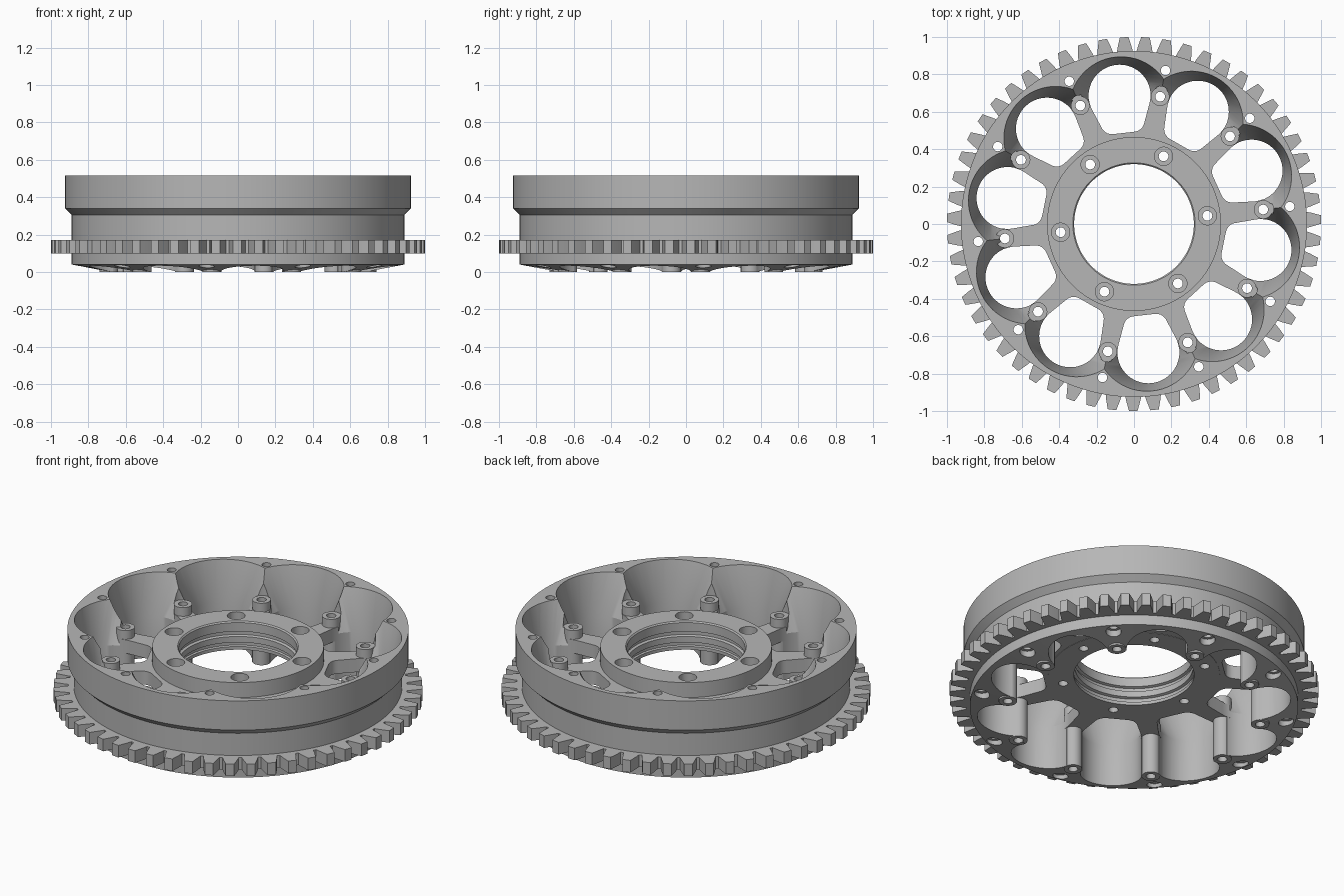
import bpy, bmesh
from math import sin, cos, radians, pi, tau
from mathutils import Vector, Matrix
from mathutils.geometry import convex_hull_2d

cube = bpy.data.objects.get("Cube")
if cube:
    bpy.data.objects.remove(cube, do_unlink=True)

metal = bpy.data.materials.new("grey_metal")
metal.use_nodes = True
colour = (0.47, 0.47, 0.47, 1)
metal.diffuse_color = colour
metal.node_tree.nodes["Principled BSDF"].inputs["Base Color"].default_value = colour

PHASE = 6.4                                   # direction of the first boss
BOSSES = [PHASE + 36 * i for i in range(10)]
LOBES = [a + 18 for a in BOSSES]
HUB_BOLTS = [PHASE + 60 * i for i in range(6)]
HEIGHT, BOSS_TOP, BOSS_R = 0.515, 0.37, 0.695


def loft(bm, rings, wrap=False):
    """Skin closed rings of points; cap the ends or wrap round to the start."""
    rows = [[bm.verts.new(p) for p in ring] for ring in rings]
    pairs = list(zip(rows, rows[1:] + rows[:1])) if wrap else list(zip(rows, rows[1:]))
    for a, b in pairs:
        for i in range(len(a)):
            j = (i + 1) % len(a)
            bm.faces.new((a[i], a[j], b[j], b[i]))
    if not wrap:
        bm.faces.new(rows[0][::-1])
        bm.faces.new(rows[-1])


def circle(cx, r, z, n=48):
    return [Vector((cx + r * cos(tau * i / n), r * sin(tau * i / n), z)) for i in range(n)]


def finish(name, bm):
    bmesh.ops.recalc_face_normals(bm, faces=bm.faces)
    mesh = bpy.data.meshes.new(name)
    bm.to_mesh(mesh)
    bm.free()
    ob = bpy.data.objects.new(name, mesh)
    bpy.context.collection.objects.link(ob)
    return ob


def revolve(name, profile, n=144):
    bm = bmesh.new()
    loft(bm, [[Vector((r * cos(tau * i / n), r * sin(tau * i / n), z)) for r, z in profile]
              for i in range(n)], wrap=True)
    return finish(name, bm)


def around(name, rings, angles):
    """Copies of one lofted solid, turned about the main axis."""
    bm = bmesh.new()
    for a in angles:
        turn = Matrix.Rotation(radians(a), 3, "Z")
        loft(bm, [[turn @ p for p in ring] for ring in rings])
    return finish(name, bm)


def pegs(name, dist, r, z0, z1, angles):
    return around(name, [circle(dist, r, z0, 24), circle(dist, r, z1, 24)], angles)


def combine(ob, tool, operation="DIFFERENCE"):
    """Apply a boolean and discard the tool."""
    tool.hide_render = True
    mod = ob.modifiers.new("bool", "BOOLEAN")
    mod.operation, mod.solver, mod.object = operation, "EXACT", tool
    bpy.context.view_layer.update()
    deps = bpy.context.evaluated_depsgraph_get()
    mesh = bpy.data.meshes.new_from_object(ob.evaluated_get(deps))
    ob.modifiers.clear()
    ob.data = mesh
    bpy.data.objects.remove(tool, do_unlink=True)


# Outer drum with a stepped wall and a slightly conical underside
drum = revolve("drum", [(0.68, 0), (0.89, 0.04), (0.89, 0.305), (0.925, 0.34),
                        (0.925, HEIGHT), (0.68, HEIGHT)])

# Scalloped lobes: straight below, flaring to the rim; alternate ones do not overlap
flare = [circle(0.69, 0.166, -0.1, 64), circle(0.69, 0.166, 0.28, 64),
         circle(0.62, 0.278, HEIGHT, 64), circle(0.602, 0.306, 0.575, 64)]
for start in (0, 1):
    combine(drum, around("lobe_cutter", flare, LOBES[start::2]))

# Boss seats and columns between the lobes
combine(drum, pegs("seat_cutter", BOSS_R, 0.056, BOSS_TOP, 0.6, BOSSES))
combine(drum, pegs("boss_columns", BOSS_R, 0.05, 0.001, BOSS_TOP + 0.002, BOSSES), "UNION")

# Bolt holes in the bosses and rim, with counterbores underneath the rim
combine(drum, pegs("boss_hole_cutter", BOSS_R, 0.026, -0.1, 0.6, BOSSES))
combine(drum, pegs("rim_hole_cutter", 0.838, 0.025, -0.1, 0.6, BOSSES))
combine(drum, pegs("counterbore_cutter", 0.838, 0.042, -0.1, 0.06, BOSSES))

# Spoked web: disc with ten rounded windows
web = revolve("spoked_web", [(0.40, 0.24), (0.70, 0.24), (0.70, 0.32), (0.40, 0.32)])
outline = [p.xy for p in circle(0.69, 0.165, 0)]
for side in (-1, 1):
    outline += [p.xy + Vector((0, side * 0.058)) for p in circle(0.55, 0.06, 0, 24)]
hull = [outline[i] for i in convex_hull_2d(outline)]
window = [[Vector((p.x, p.y, z)) for p in hull] for z in (0.1, 0.5)]
for start in (0, 1):
    combine(web, around("window_cutter", window, LOBES[start::2]))
combine(web, pegs("web_hole_cutter", BOSS_R, 0.026, 0, 0.6, BOSSES))
combine(web, pegs("web_bolt_cutter", 0.395, 0.026, 0, 0.6, HUB_BOLTS))

# Hub ring with a grooved bore
hub = revolve("hub", [(0.326, 0.238), (0.465, 0.238), (0.465, 0.41), (0.327, 0.41),
                      (0.32, 0.403), (0.32, 0.35), (0.335, 0.345), (0.335, 0.325),
                      (0.32, 0.32), (0.32, 0.285), (0.335, 0.28), (0.335, 0.262),
                      (0.326, 0.257)])
combine(hub, pegs("hub_hole_cutter", 0.395, 0.026, 0, 0.6, HUB_BOLTS))
combine(hub, pegs("hub_counterbore_cutter", 0.395, 0.049, 0.33, 0.6, HUB_BOLTS))

# Ring gear: tapered teeth on a thin band
TEETH = 55
bm = bmesh.new()
pitch = tau / TEETH
shape = [(0.918, -0.46), (0.918, -0.42), (0.95, -0.34), (1.0, -0.2),
         (1.0, 0.2), (0.95, 0.34), (0.918, 0.42), (0.918, 0.46)]
columns = []
for t in range(TEETH):
    for r, f in shape:
        a = radians(1.4) + pitch * (t + f)
        columns.append([Vector((q * cos(a), q * sin(a), z))
                        for q, z in ((0.88, 0.10), (r, 0.10), (r, 0.172), (0.88, 0.172))])
loft(bm, columns, wrap=True)
gear = finish("ring_gear", bm)

# Material and shading
for ob in (drum, web, hub, gear):
    ob.data.materials.clear()
    ob.data.materials.append(metal)
    for face in ob.data.polygons:
        face.material_index = 0
    bpy.ops.object.select_all(action="DESELECT")
    ob.select_set(True)
    bpy.context.view_layer.objects.active = ob
    bpy.ops.object.shade_smooth_by_angle(angle=pi / 9)
